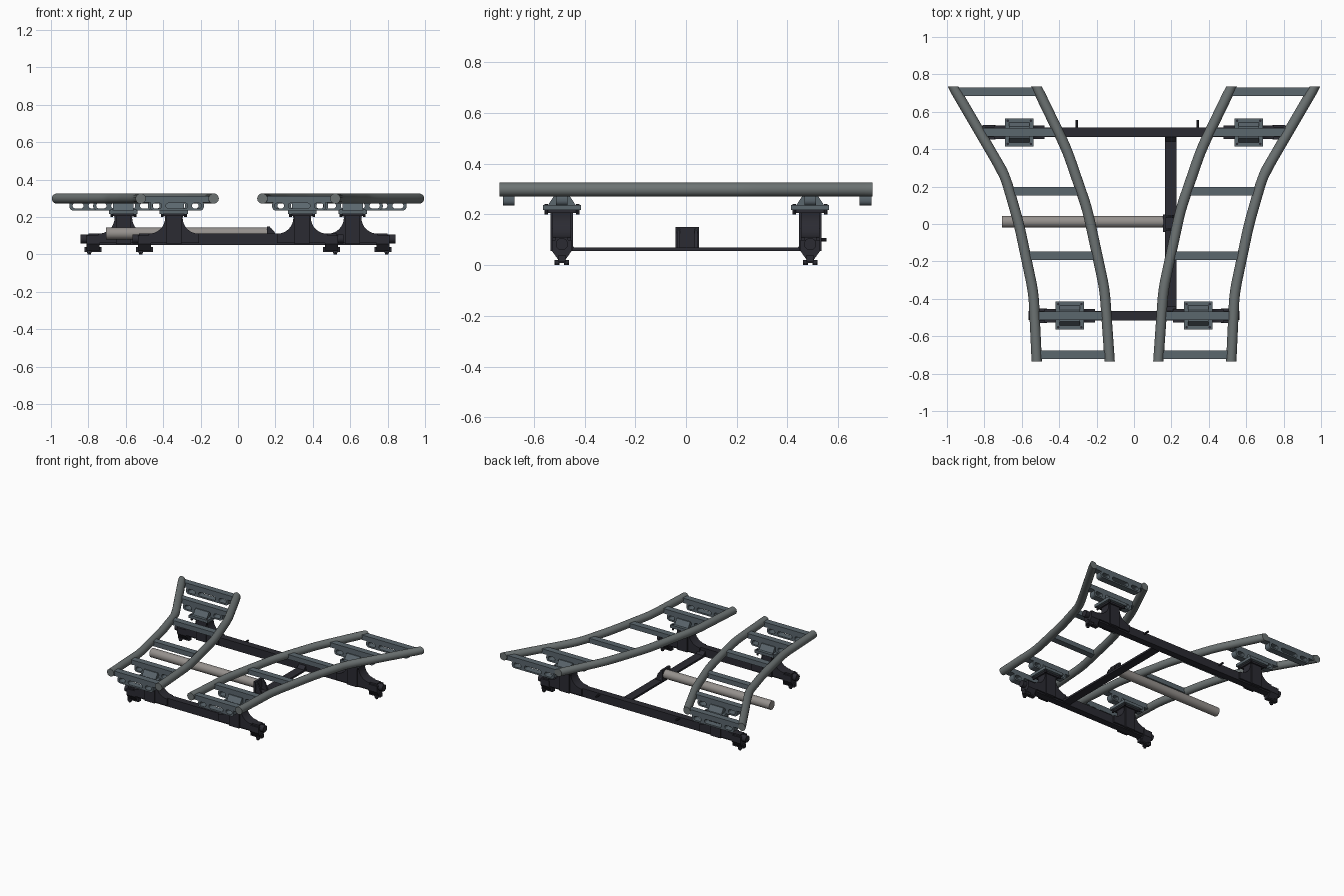
import bpy, bmesh, math
from mathutils import Matrix

if "Cube" in bpy.data.objects:
    bpy.data.objects.remove(bpy.data.objects["Cube"])


def mat(name, c):
    m = bpy.data.materials.new(name)
    m.diffuse_color = (*c, 1)
    m.use_nodes = True
    m.node_tree.nodes["Principled BSDF"].inputs["Base Color"].default_value = m.diffuse_color
    return m


TUBE = mat("rail grey", (0.15, 0.17, 0.17))
SLATE = mat("slate plate", (0.105, 0.135, 0.155))
DARK = mat("dark frame", (0.024, 0.024, 0.032))
PIPE = mat("warm grey pipe", (0.30, 0.28, 0.265))


def link(name, me, m, smooth=True):
    ob = bpy.data.objects.new(name, me)
    bpy.context.collection.objects.link(ob)
    me.materials.clear()
    me.materials.append(m)
    if smooth:
        bpy.ops.object.select_all(action='DESELECT')
        ob.select_set(True)
        bpy.context.view_layer.objects.active = ob
        bpy.ops.object.shade_smooth_by_angle(angle=math.radians(35))
    return ob


def box(name, m, x0, x1, y0, y1, z0, z1):
    bm = bmesh.new()
    bmesh.ops.create_cube(bm, size=1)
    for v in bm.verts:
        v.co = ((x0 + x1) / 2 + v.co.x * (x1 - x0), (y0 + y1) / 2 + v.co.y * (y1 - y0),
                (z0 + z1) / 2 + v.co.z * (z1 - z0))
    me = bpy.data.meshes.new(name)
    bm.to_mesh(me)
    return link(name, me, m, False)


def cyl(name, m, loc, r, length, axis='Z', n=24):
    bm = bmesh.new()
    rot = {'X': Matrix.Rotation(math.pi / 2, 4, 'Y'), 'Y': Matrix.Rotation(math.pi / 2, 4, 'X'),
           'Z': Matrix()}[axis]
    bmesh.ops.create_cone(bm, cap_ends=True, segments=n, radius1=r, radius2=r, depth=length,
                          matrix=Matrix.Translation(loc) @ rot)
    me = bpy.data.meshes.new(name)
    bm.to_mesh(me)
    return link(name, me, m)


def profile(name, m, loops, half, loc, along='Y'):
    """Extrude outline with holes, drawn upright, along Y or X."""
    cu = bpy.data.curves.new(name, 'CURVE')
    cu.dimensions, cu.fill_mode, cu.extrude = '2D', 'BOTH', half
    for pts in loops:
        s = cu.splines.new('POLY')
        s.points.add(len(pts) - 1)
        for p, (a, b) in zip(s.points, pts):
            p.co = (a, b, 0, 1)
        s.use_cyclic_u = True
    tmp = bpy.data.objects.new(name + "_outline", cu)
    bpy.context.collection.objects.link(tmp)
    me = bpy.data.meshes.new_from_object(tmp.evaluated_get(bpy.context.evaluated_depsgraph_get()))
    bpy.data.objects.remove(tmp)
    rot = Matrix.Rotation(math.pi / 2, 4, 'X')
    if along == 'X':
        rot = Matrix.Rotation(math.pi / 2, 4, 'Z') @ rot
    me.transform(Matrix.Translation(loc) @ rot)
    bm = bmesh.new()
    bm.from_mesh(me)
    bmesh.ops.remove_doubles(bm, verts=bm.verts, dist=1e-5)
    bmesh.ops.recalc_face_normals(bm, faces=bm.faces)
    bm.to_mesh(me)
    return link(name, me, m)


def slot(x0, x1, z0, z1, r, n=5):
    """Rounded rectangle outline."""
    pts = []
    for cx, cz, a in ((x1 - r, z1 - r, 0), (x0 + r, z1 - r, 90), (x0 + r, z0 + r, 180), (x1 - r, z0 + r, 270)):
        for i in range(n + 1):
            t = math.radians(a + 90 * i / n)
            pts.append((cx + r * math.cos(t), cz + r * math.sin(t)))
    return pts


INNER = [(-0.735, .13), (-0.35, .157), (0.08, .25), (0.40, .36), (0.735, .522)]
OUTER = [(-0.735, .52), (-0.37, .537), (0.0, .615), (0.26, .69), (0.735, .967)]


def lerp(path, y):
    for (a, xa), (b, xb) in zip(path, path[1:]):
        if y <= b or (b, xb) == path[-1]:
            return xa + (xb - xa) * (y - a) / (b - a)


def rail_x(path, y):
    w = min(0.06, 0.735 - abs(y))
    return sum(lerp(path, y + w * k / 4) for k in range(-4, 5)) / 9


def rail(name, path, side):
    """Bent tube cut square at both ends."""
    R, N, S = 0.0275, 20, 48
    bm = bmesh.new()
    rings = []
    for i in range(S + 1):
        y = -0.735 + 1.47 * i / S
        dx = (lerp(path, min(y + .02, .735)) - lerp(path, max(y - .02, -.735))) / .04
        k = math.sqrt(1 + dx * dx)
        rings.append([bm.verts.new((side * (rail_x(path, y) + R * k * math.cos(t)), y, .2985 + R * math.sin(t)))
                      for t in (2 * math.pi * j / N for j in range(N))])
    for a, b in zip(rings, rings[1:]):
        for j in range(N):
            bm.faces.new((a[j], a[(j + 1) % N], b[(j + 1) % N], b[j]))
    bm.faces.new(rings[0])
    bm.faces.new(rings[-1])
    bmesh.ops.recalc_face_normals(bm, faces=bm.faces)
    me = bpy.data.meshes.new(name)
    bm.to_mesh(me)
    link(name, me, TUBE)


for side, tag in ((-1, "left"), (1, "right")):
    # side rails
    rail(tag + "_inner_rail", INNER, side)
    rail(tag + "_outer_rail", OUTER, side)
    # plain rungs and slotted hanging rungs
    for y in (-.70, -.49, -.17, .175, .49, .708):
        a, b = sorted((side * rail_x(INNER, y), side * rail_x(OUTER, y)))
        box(tag + "_rung", SLATE, a, b, y - .023, y + .023, .278, .313)
        if abs(y) > .3:
            a, b = a + .05, b - .05
            w = b - a
            holes = [slot(a + w * p, a + w * q, .246, .274, .013)
                     for p, q in ((.05, .22), (.30, .70), (.78, .95))]
            profile(tag + "_slotted_rung", SLATE, [slot(a, b, .235, .284, .02)] + holes, .023, (0, y, 0))

    for y, px, fx, end in ((-.49, .343, .50, .563), (.49, .613, .775, .842)):
        x = side * px
        # mounting plate, clamp wedge and bolts
        box(tag + "_mount_plate", SLATE, x - .077, x + .077, y - .075, y + .075, .217, .238)
        profile(tag + "_clamp_wedge", SLATE, [[(-.055, .236), (.055, .236), (.03, .275), (-.03, .275)]],
                .055, (x, y, 0), 'X')
        box(tag + "_plate_collar", DARK, x - .06, x + .06, y - .055, y + .055, .205, .218)
        for i in (-1, 1):
            for j in (-1, 1):
                cyl(tag + "_plate_bolt", DARK, (x + i * .062, y + j * .062, .22), .007, .042, n=8)
        # flared pedestal
        arc = [(.135 - .088 * math.cos(t), .195 - .085 * math.sin(t))
               for t in (math.pi / 2 * i / 8 for i in range(9))]
        half = [(.05, .21)] + arc + [(.135, .06)]
        profile(tag + "_pedestal", DARK, [half + [(-p, q) for p, q in reversed(half)]], .036, (x, y, 0))
        box(tag + "_pedestal_core", DARK, x - .04, x + .04, y - .045, y + .045, .055, .208)
        # beam end and levelling foot
        f = side * fx
        cyl(tag + "_beam_end", DARK, (side * (end - .06), y, .083), .024, .12, 'X', 16)
        profile(tag + "_foot_wedge", DARK,
                [[(-.038, .10), (-.038, .055), (-.012, .018), (.012, .018), (.038, .055), (.038, .10)]],
                .035, (f, y, 0), 'X')
        box(tag + "_foot_bar", DARK, f - .045, f + .045, y - .014, y + .014, .012, .04)
        for i in (-1, 1):
            cyl(tag + "_foot_pad", DARK, (f + side * .02, y + i * .019, .007), .010, .014, n=10)
        box(tag + "_foot_crossbar", DARK, f + side * .02 - .012, f + side * .02 + .012,
            y - .028, y + .028, .008, .02)

# cross beams
box("front_beam", DARK, -.53, .53, -.515, -.465, .05, .111)
box("back_beam", DARK, -.80, .80, .465, .515, .05, .111)
for x in (-.305, .342):
    cyl("lock_pin", DARK, (x, .53, .10), .007, .05, 'Y', 10)

# long tie bar with end gussets
box("tie_bar", DARK, .165, .228, -.47, .47, .055, .069)
for s in (-1, 1):
    profile("tie_gusset", DARK, [[(s * .47, .06), (s * .43, .06), (s * .47, .095)]], .028, (.197, 0, 0), 'X')

# pipe and its socket bracket
cyl("cross_pipe", PIPE, (-.27, .012, .112), .032, .87, 'X', 32)
box("pipe_bracket", DARK, .155, .172, -.042, .052, .066, .15)
for y in (-.03, .04):
    profile("bracket_gusset", DARK, [[(.165, .066), (.215, .066), (.195, .12), (.165, .15)]], .006, (0, y, 0))
    for z in (.083, .135):
        cyl("bracket_bolt", SLATE, (.172, y, z), .007, .014, 'X', 8)
